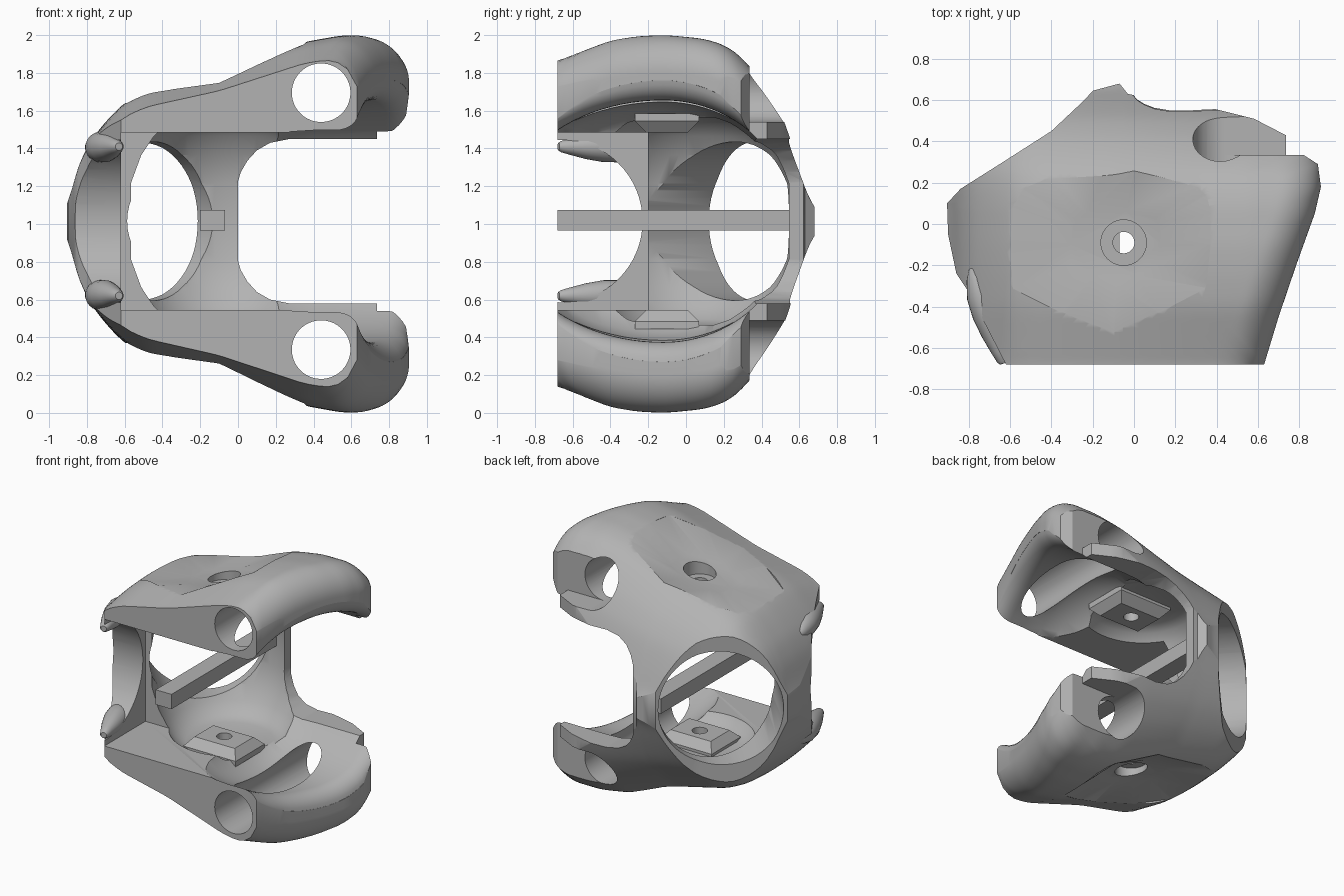
import bpy, bmesh, math
from mathutils import Vector as V

cube = bpy.data.objects.get("Cube")
if cube:
    bpy.data.objects.remove(cube, do_unlink=True)

grey = bpy.data.materials.new("plain grey")
grey.use_nodes = True
grey.diffuse_color = (0.45, 0.45, 0.45, 1)
grey.node_tree.nodes["Principled BSDF"].inputs["Base Color"].default_value = (0.45, 0.45, 0.45, 1)
MID = 1.015


def loft(name, rings):
    """Closed solid through rings of equal point count."""
    bm = bmesh.new()
    vs = [[bm.verts.new(p) for p in ring] for ring in rings]
    n = len(vs[0])
    for a, b in zip(vs, vs[1:]):
        for i in range(n):
            j = (i + 1) % n
            bm.faces.new((a[i], a[j], b[j], b[i]))
    bm.faces.new(vs[0][::-1])
    bm.faces.new(vs[-1])
    bmesh.ops.recalc_face_normals(bm, faces=bm.faces)
    me = bpy.data.meshes.new(name)
    bm.to_mesh(me)
    bm.free()
    me.materials.append(grey)
    ob = bpy.data.objects.new(name, me)
    bpy.context.collection.objects.link(ob)
    return ob


def ring(c, axis, r, n=64):
    q = V(axis).to_track_quat('Z', 'Y')
    return [V(c) + q @ V((r * math.cos(a), r * math.sin(a), 0))
            for a in (2 * math.pi * i / n for i in range(n))]


def rod(name, a, b, r):
    axis = V(b) - V(a)
    return loft(name, [ring(a, axis, r), ring(b, axis, r)])


def rect(x0, x1, y0, y1, z):
    return [V((x0, y0, z)), V((x1, y0, z)), V((x1, y1, z)), V((x0, y1, z))]


def box(name, x0, x1, y0, y1, z0, z1):
    return loft(name, [rect(x0, x1, y0, y1, z0), rect(x0, x1, y0, y1, z1)])


def cut(ob, cutter):
    mod = ob.modifiers.new("cut", 'BOOLEAN')
    mod.operation, mod.solver, mod.object = 'DIFFERENCE', 'EXACT', cutter
    bpy.context.view_layer.objects.active = ob
    bpy.ops.object.modifier_apply(modifier=mod.name)
    bpy.data.objects.remove(cutter, do_unlink=True)


def smooth(ob, angle=32):
    bpy.ops.object.select_all(action='DESELECT')
    ob.select_set(True)
    bpy.context.view_layer.objects.active = ob
    bpy.ops.object.shade_smooth_by_angle(angle=math.radians(angle))


def lerp(table, x):
    for (a, fa), (b, fb) in zip(table, table[1:]):
        if x <= b:
            k = max(0, (x - a) / (b - a))
            return fa + (fb - fa) * k
    return table[-1][1]


def soft(table, x, w):
    return sum(lerp(table, x + w * k / 4) for k in range(-4, 5)) / 9


# Half-height across x, its falloff along y, and the right-hand edge
ACROSS = [(-.91, .02), (-.88, .2), (-.8, .4), (-.7, .53), (-.6, .63), (-.48, .69),
          (-.1, .785), (.35, .95), (.55, .985), (.92, .985)]
ALONG = [(-.7, .87), (-.4, .975), (-.25, .995), (-.1, 1), (.1, .98), (.22, .94), (.3, .875),
         (.38, .78), (.45, .68), (.55, .48), (.6, .3), (.65, .17), (.69, .03)]
EDGE = [(-.7, .63), (-.45, .7), (-.2, .785), (.05, .875), (.18, .905), (.8, .9)]
OUTLINE = [(.63, -.68), (.7, -.45), (.785, -.2), (.875, .05), (.905, .18), (.89, .29),
           (.82, .335), (.735, .335), (.735, .43), (.58, .51), (.4, .555), (.15, .59),
           (-.03, .63), (-.07, .68), (-.2, .645), (-.24, .6), (-.4, .45), (-.65, .29),
           (-.84, .17), (-.905, .1), (-.9, -.05), (-.86, -.24), (-.8, -.33), (-.62, -.68)]


def half_height(x, y):
    r = .2
    d = min(r, max(0, lerp(EDGE, y) - x))
    h = soft(ACROSS, x, .04) * soft(ALONG, y, .05)
    return max(.03, h - r + math.sqrt(r * r - (r - d) ** 2))


# Outer shell
rim = []
for a, b in zip(OUTLINE, OUTLINE[1:] + OUTLINE[:1]):
    a, b = V(a), V(b)
    n = max(1, math.ceil((b - a).length / .05))
    rim += [a.lerp(b, i / n) for i in range(n)]
steps = 34
ts = [max(.015, math.sin(math.pi / 2 * k / steps)) for k in range(steps + 1)]


def shell_ring(t, side):
    return [V((p.x * t, p.y * t, MID + side * half_height(p.x * t, p.y * t))) for p in rim]


shell = loft("shell", [shell_ring(t, 1) for t in ts] + [shell_ring(t, -1.03) for t in ts[::-1]])

# Domed inner chamber, front opening, side notch and round rear window
DOME = [(.55, .3), (.52, .37), (.45, .43), (.35, .49), (.2, .54)]
cut(shell, loft("chamber", [ring((-.07, .01, MID + s * h), (0, 0, 1), r)
                            for s, rows in ((-1, DOME), (1, DOME[::-1])) for h, r in rows]))
cut(shell, box("front_opening", -.62, .3, -1, -.2, MID - .47, MID + .47))
cut(shell, rod("side_notch", (-1.3, -.66, MID), (-.3, -.66, MID), .43))
cut(shell, rod("rear_window", (-.255, .06, MID), (-1.095, .96, MID), .42))

# Mouth between the two jaws, with rounded lips following the outer edge
MOUTH = [(0, .3), (.03, .4), (.1, .52), (.18, .59), (.28, .63), (.4, .64)]
LIP = .12


def mouth_ring(place):
    pts = []
    for i in range(96):
        c, s = math.cos(2 * math.pi * i / 96), math.sin(2 * math.pi * i / 96)
        y = -.12 + (.68 if c > 0 else .85) * c
        x, h = place(lerp(EDGE, y))
        pts.append(V((x, y, MID + s * h)))
    return pts


rows = [lambda e, p=p: p for p in MOUTH]
for k in range(8):
    a = math.pi / 2 * k / 7.6
    rows.append(lambda e, a=a: (e - LIP + LIP * math.sin(a), .64 + LIP * (1 - math.cos(a))))
rows.append(lambda e: (e + .2, .64 + LIP * 1.2))
cut(shell, loft("mouth", [mouth_ring(f) for f in rows]))

# Rear gap between the jaws
GAP = [(0, .21), (.015, .26), (.05, .32), (.1, .375), (.17, .415), (.27, .435), (1, .435)]
gap_side = GAP + [(x, -h) for x, h in GAP[::-1]]
cut(shell, loft("rear_gap", [[V((x, y, MID + h)) for x, h in gap_side] for y in (0, 1)]))

# Panel corners for the shallow dished recess on each jaw
PANEL = [(-.59, -.31), (-.35, -.43), (-.1, -.53), (.12, -.43), (.35, -.31), (.37, -.1),
         (.375, .05), (.35, .14), (.31, .18), (0, .26), (-.42, .22), (-.54, .17),
         (-.585, .08), (-.6, -.1)]
for side, jaw in ((1, "upper"), (-1, "lower")):
    def z(h):
        return MID + side * h

    # Arm bore and open rear step
    cut(shell, rod("bore", (.44, -1, z(.68)), (.44, 1, z(.68)), .155))
    cut(shell, box("step", .44, 1.2, .335, 1, *sorted((z(.525), z(1.3)))))
    # Faceted recess with counterbored screw hole
    inner = [(-.07 + .45 * (x + .07), -.1 + .45 * (y + .1)) for x, y in PANEL]
    cut(shell, loft("recess", [
        [V((x, y, z(.725 + .24 * x))) for x, y in inner],
        [V((x, y, z(half_height(x, y) * (1.015 - .015 * side) + .002))) for x, y in PANEL],
        [V((x, y, z(1.4))) for x, y in PANEL]]))
    cut(shell, rod("counterbore", (-.05, -.09, z(.64)), (-.05, -.09, z(1.3)), .11))
    cut(shell, rod("screw_hole", (-.05, -.09, z(.3)), (-.05, -.09, z(1.3)), .052))

    # Chamfered mounting pad inside the jaw
    pad = loft(jaw + "_pad", [rect(-.26, .17, -.27, .07, z(.57)),
                              rect(-.26, .17, -.27, .07, z(.53)),
                              rect(-.21, .12, -.21, .01, z(.47))])
    cut(pad, rod("pad_hole", (-.05, -.09, z(.3)), (-.05, -.09, z(.8)), .052))

    # Spindle-shaped side stud
    a, b = V((-.775, -.2, z(.39))), V((-.63, -.675, z(.395)))
    stud = loft(jaw + "_stud", [ring(a.lerp(b, t), b - a, r, n=24) for t, r in
                                ((0, .005), (.03, .03), (.12, .055), (.3, .08), (.5, .08),
                                 (.7, .064), (.88, .042), (.97, .03), (1, .02))])
    smooth(stud, 50)

smooth(shell)

# Long square bar through the middle
box("centre_bar", -.2, -.07, -.68, .58, MID - .05, MID + .06)
